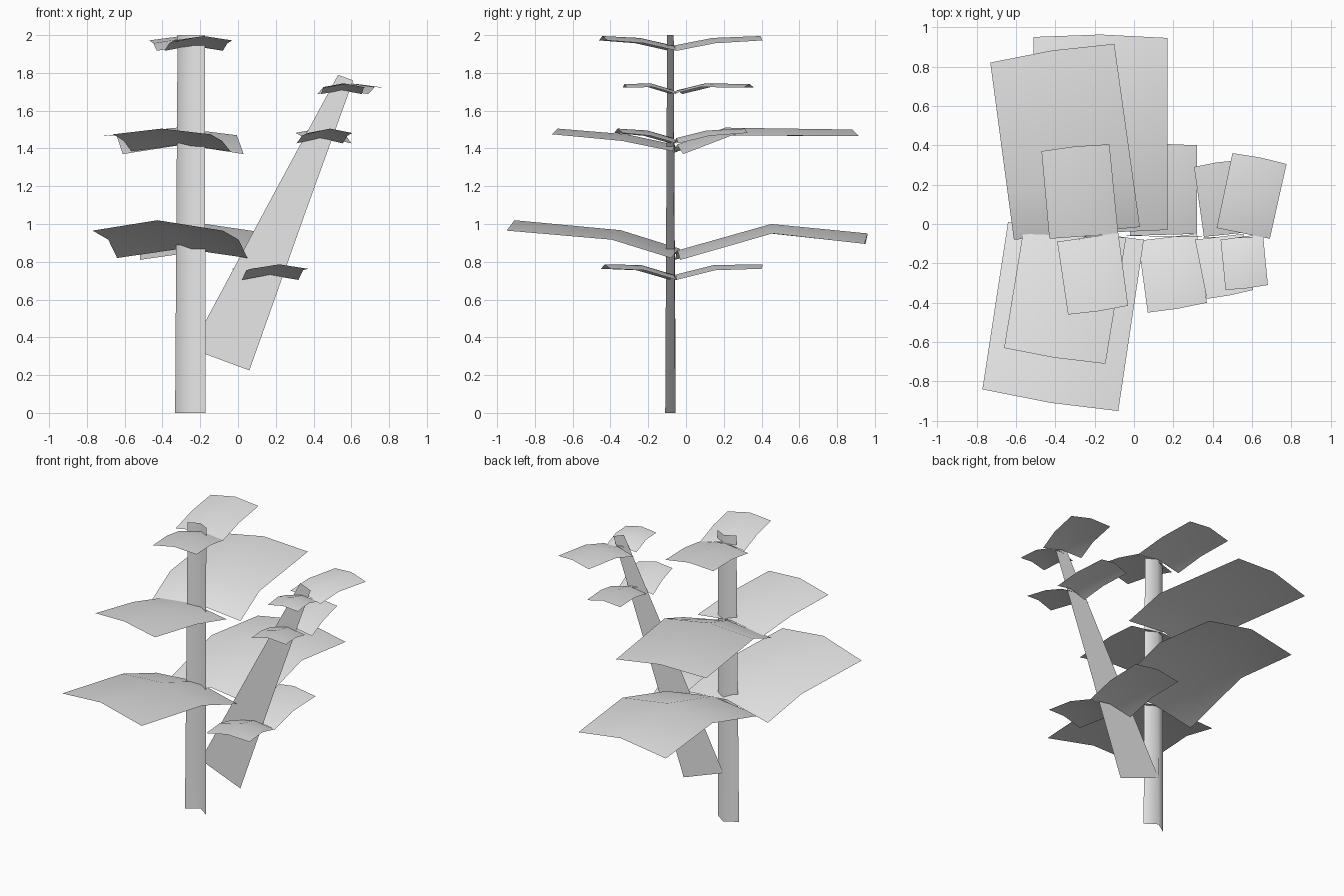
import bpy, bmesh
from mathutils import Vector

if "Cube" in bpy.data.objects:
    bpy.data.objects.remove(bpy.data.objects["Cube"], do_unlink=True)

# One plain grey for the whole plant
grey = bpy.data.materials.new("light_grey")
grey.use_nodes = True
grey.diffuse_color = (0.8, 0.8, 0.8, 1)
grey.node_tree.nodes["Principled BSDF"].inputs["Base Color"].default_value = (0.8, 0.8, 0.8, 1)


def sheet(name, rows, facing):
    """Smooth open sheet through rows of points, its normals turned towards facing."""
    bm = bmesh.new()
    grid = [[bm.verts.new(p) for p in row] for row in rows]
    for a, b in zip(grid, grid[1:]):
        for i in range(len(a) - 1):
            bm.faces.new((a[i], a[i + 1], b[i + 1], b[i]))
    bm.normal_update()
    if sum(f.normal.dot(Vector(facing)) for f in bm.faces) < 0:
        bmesh.ops.reverse_faces(bm, faces=bm.faces[:])
    for f in bm.faces:
        f.smooth = True
    mesh = bpy.data.meshes.new(name)
    bm.to_mesh(mesh)
    bm.free()
    mesh.materials.append(grey)
    obj = bpy.data.objects.new(name, mesh)
    bpy.context.collection.objects.link(obj)


def leaf(name, base, tip, kink, crown, droop):
    """Arched leaf: base and tip are (left, right) corners in plan; kink is the bend
    position along it; crown gives midrib heights; droop lowers the side edges."""
    (bl, br), (tl, tr) = [[Vector(p) for p in edge] for edge in (base, tip)]
    rows = []
    for t, z, d in zip((0, kink, 1), crown, droop):
        left, right = bl.lerp(tl, t), br.lerp(tr, t)
        mid = (left + right) / 2
        if t == 1:
            mid += (mid - (bl + br) / 2) * 0.015
        rows.append([(left.x, left.y, z - d), (mid.x, mid.y, z), (right.x, right.y, z - d)])
    sheet(name, rows, (0, 0, 1))


# Trunk: tapering V-shaped strip, open to the front
sheet("trunk", [
    [(-0.333, -0.11, 0), (-0.25, -0.055, 0), (-0.172, -0.11, 0)],
    [(-0.32, -0.10, 2), (-0.247, -0.065, 2), (-0.175, -0.10, 2)],
], (0, -1, 0))

# Side branch: flat tapering strip leaning to the left
sheet("side_branch", [
    [(-0.25, -0.055, 0.34), (0.06, -0.06, 0.225)],
    [(0.20, -0.065, 1.18), (0.36, -0.065, 1.07)],
    [(0.53, -0.07, 1.79), (0.61, -0.07, 1.76)],
], (0, -1, 0))

# Large leaf pairs on the trunk
big = (0.05, 0.05, 0.055)
leaf("trunk_low_back_leaf", ((-0.52, -0.06), (0.17, -0.03)), ((-0.51, 0.95), (0.17, 0.945)),
     0.5, (0.86, 1.0, 0.95), big)
leaf("trunk_low_front_leaf", ((-0.64, 0.01), (0.05, -0.08)), ((-0.77, -0.84), (-0.08, -0.95)),
     0.36, (0.87, 0.967, 1.02), big)
leaf("trunk_mid_back_leaf", ((-0.61, -0.08), (0.03, -0.015)), ((-0.73, 0.82), (-0.10, 0.915)),
     0.28, (1.42, 1.51, 1.50), (0.05, 0.04, 0.035))
leaf("trunk_mid_front_leaf", ((-0.565, -0.05), (-0.04, -0.07)), ((-0.66, -0.63), (-0.145, -0.71)),
     0.42, (1.42, 1.475, 1.505), (0.035, 0.035, 0.03))

# Small leaf pairs on the trunk top and along the branch
small = (0.028, 0.028, 0.023)
top = (1.945, 1.985, 1.995)
leaf("trunk_top_back_leaf", ((-0.43, -0.075), (-0.08, -0.05)), ((-0.47, 0.37), (-0.125, 0.405)),
     0.45, top, small)
leaf("trunk_top_front_leaf", ((-0.39, -0.09), (-0.08, -0.045)), ((-0.335, -0.46), (-0.03, -0.415)),
     0.48, top, small)
low = (0.732, 0.783, 0.786)
leaf("branch_low_back_leaf", ((-0.02, -0.06), (0.32, -0.05)), ((-0.03, 0.40), (0.32, 0.40)),
     0.45, low, small)
leaf("branch_low_front_leaf", ((0.02, -0.085), (0.32, -0.05)), ((0.07, -0.45), (0.37, -0.40)),
     0.48, low, small)
mid = (1.455, 1.495, 1.505)
leaf("branch_mid_back_leaf", ((0.355, -0.065), (0.60, -0.04)), ((0.305, 0.29), (0.54, 0.325)),
     0.45, mid, small)
leaf("branch_mid_front_leaf", ((0.31, -0.08), (0.555, -0.05)), ((0.37, -0.38), (0.605, -0.335)),
     0.48, mid, small)
tip = (1.708, 1.745, 1.74)
slim = (0.02, 0.02, 0.018)
leaf("branch_top_back_leaf", ((0.42, -0.02), (0.69, -0.075)), ((0.50, 0.36), (0.775, 0.305)),
     0.4, tip, slim)
leaf("branch_top_front_leaf", ((0.44, -0.08), (0.655, -0.05)), ((0.465, -0.335), (0.68, -0.31)),
     0.48, tip, slim)
